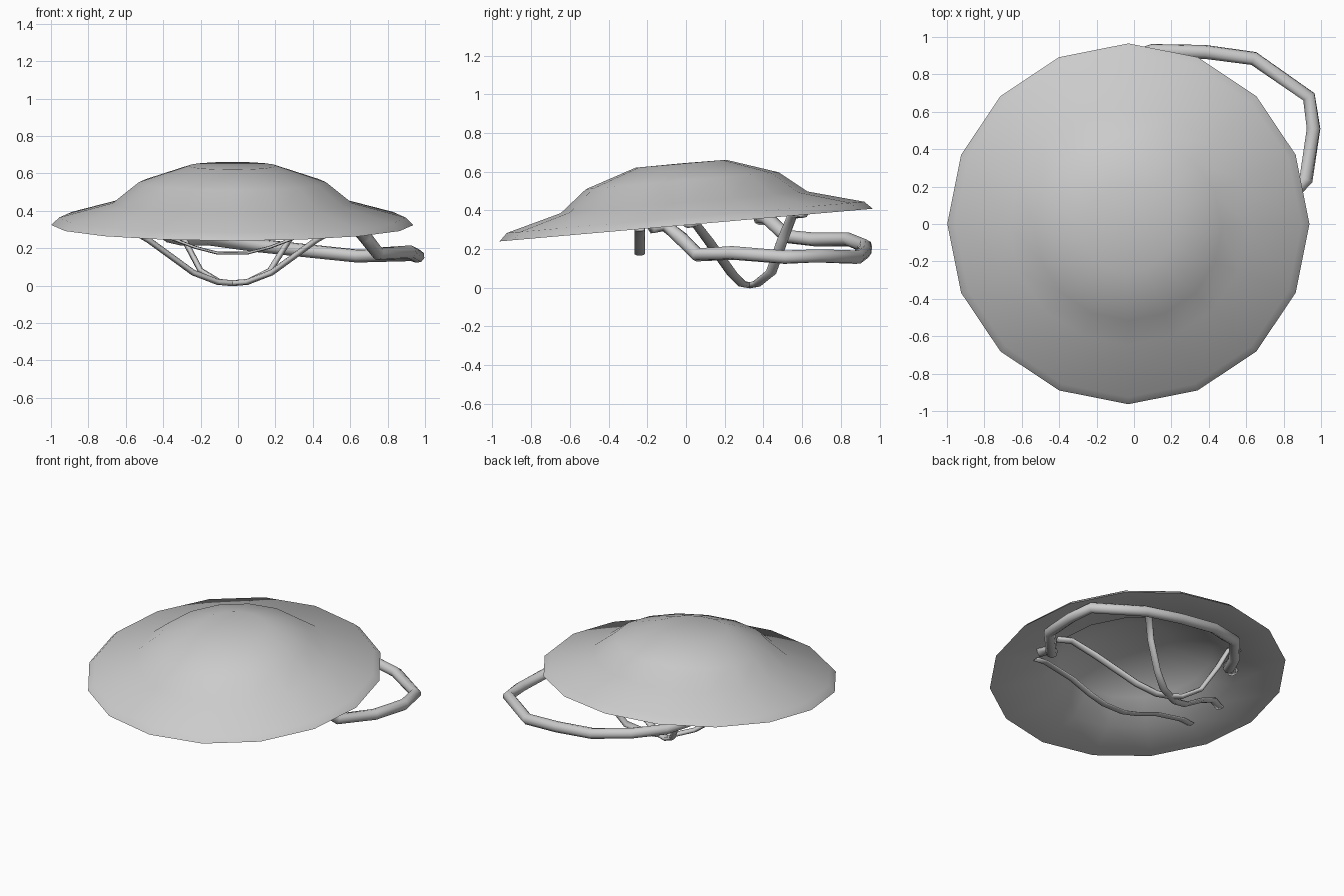
import bpy, bmesh, math
from mathutils import Vector, Matrix

if "Cube" in bpy.data.objects:
    bpy.data.objects.remove(bpy.data.objects["Cube"])

CX = -0.03   # the hat and chin straps are centred about this x


def finish(name, bm):
    bmesh.ops.recalc_face_normals(bm, faces=bm.faces)
    for f in bm.faces:
        f.smooth = True
    me = bpy.data.meshes.new(name)
    bm.to_mesh(me)
    bm.free()
    ob = bpy.data.objects.new(name, me)
    bpy.context.collection.objects.link(ob)
    return ob


def strap(name, points, half_w, half_t, hint, sides=8):
    """Sweep an oval section along points; its wide axis follows hint."""
    pts = [Vector(p) for p in points]
    bm = bmesh.new()
    rings = []
    for i, p in enumerate(pts):
        a, b = pts[max(i - 1, 0)], pts[min(i + 1, len(pts) - 1)]
        t = ((p - a).normalized() + (b - p).normalized()).normalized()
        w = Vector(hint)
        w = (w - t * w.dot(t)).normalized()
        n = t.cross(w)
        rings.append([bm.verts.new(p + w * half_w * math.cos(k * math.tau / sides)
                                   + n * half_t * math.sin(k * math.tau / sides))
                      for k in range(sides)])
    for r0, r1 in zip(rings, rings[1:]):
        for k in range(sides):
            j = (k + 1) % sides
            bm.faces.new((r0[k], r0[j], r1[j], r1[k]))
    bm.faces.new(rings[0])
    bm.faces.new(rings[-1])
    return finish(name, bm)


def shell(name, profile, apex, up):
    """16-sided lathe, tilted up at the back, facing up or down."""
    n = 16
    bm = bmesh.new()
    rings = [[bm.verts.new((r * math.cos(k * math.tau / n), r * math.sin(k * math.tau / n), h))
              for k in range(n)] for r, h in profile]
    for r0, r1 in zip(rings, rings[1:]):
        for k in range(n):
            j = (k + 1) % n
            bm.faces.new((r0[k], r0[j], r1[j], r1[k]))
    top = bm.verts.new((0, 0, apex))
    for k in range(n):
        bm.faces.new((rings[-1][k], rings[-1][(k + 1) % n], top))
    ob = finish(name, bm)
    ob.data.transform(Matrix.Translation((CX, 0.001, 0.324)) @ Matrix.Rotation(math.radians(5), 4, 'X'))
    if (ob.data.polygons[-1].normal.z > 0) != up:
        ob.data.flip_normals()
    return ob


# hat outside, and its flatter underside with a hollow for the head
shell("hat_shell", [(0.968, 0.0), (0.927, 0.04), (0.64, 0.118), (0.50, 0.23), (0.235, 0.318)],
      0.32, True)
shell("hat_underside", [(0.968, 0.0), (0.65, 0.015), (0.50, 0.15), (0.235, 0.25)], 0.255, False)

# two crossing chin straps; each runs front brim -> chin -> back brim
front = [(0.69, 0.01, 0.325), (0.60, 0.05, 0.33), (0.45, 0.115, 0.245), (0.21, 0.24, 0.07),
         (0.08, 0.29, 0.02)]
back = [(0.0, 0.33, 0.013), (-0.07, 0.365, 0.02), (-0.17, 0.44, 0.08),
        (-0.26, 0.50, 0.25), (-0.31, 0.55, 0.375), (-0.36, 0.61, 0.378)]
for side, widen, label in ((1, 1.0, "right"), (-1, 1.18, "left")):
    path = [(CX + side * x, y, z) for x, y, z in front]
    path += [(CX + side * widen * x, y, z) for x, y, z in back]
    strap("chin_strap_" + label, path, 0.028, 0.016, (0, 1, 0))

# flat inner band strap across the front
half = [(0.66, 0.298), (0.58, 0.305), (0.36, 0.265), (0.20, 0.205), (0.08, 0.174)]
band = [(CX - x, -0.24, z) for x, z in half] + [(CX + x, -0.24, z) for x, z in reversed(half)]
strap("inner_band_strap", band, 0.027, 0.008, (0, 1, 0))

# loose loop hanging out past the back right of the brim
loop = [(0.66, -0.18, 0.315), (0.62, -0.11, 0.325), (0.68, -0.03, 0.26), (0.75, 0.06, 0.17),
        (0.92, 0.24, 0.18), (0.96, 0.51, 0.158), (0.935, 0.68, 0.165), (0.64, 0.885, 0.158),
        (0.38, 0.92, 0.185), (0.10, 0.925, 0.215), (-0.15, 0.84, 0.25), (-0.30, 0.66, 0.25),
        (-0.37, 0.52, 0.265), (-0.45, 0.42, 0.36), (-0.52, 0.38, 0.36)]
strap("loose_loop_strap", loop, 0.036, 0.038, (0.3, 0.2, 1))
